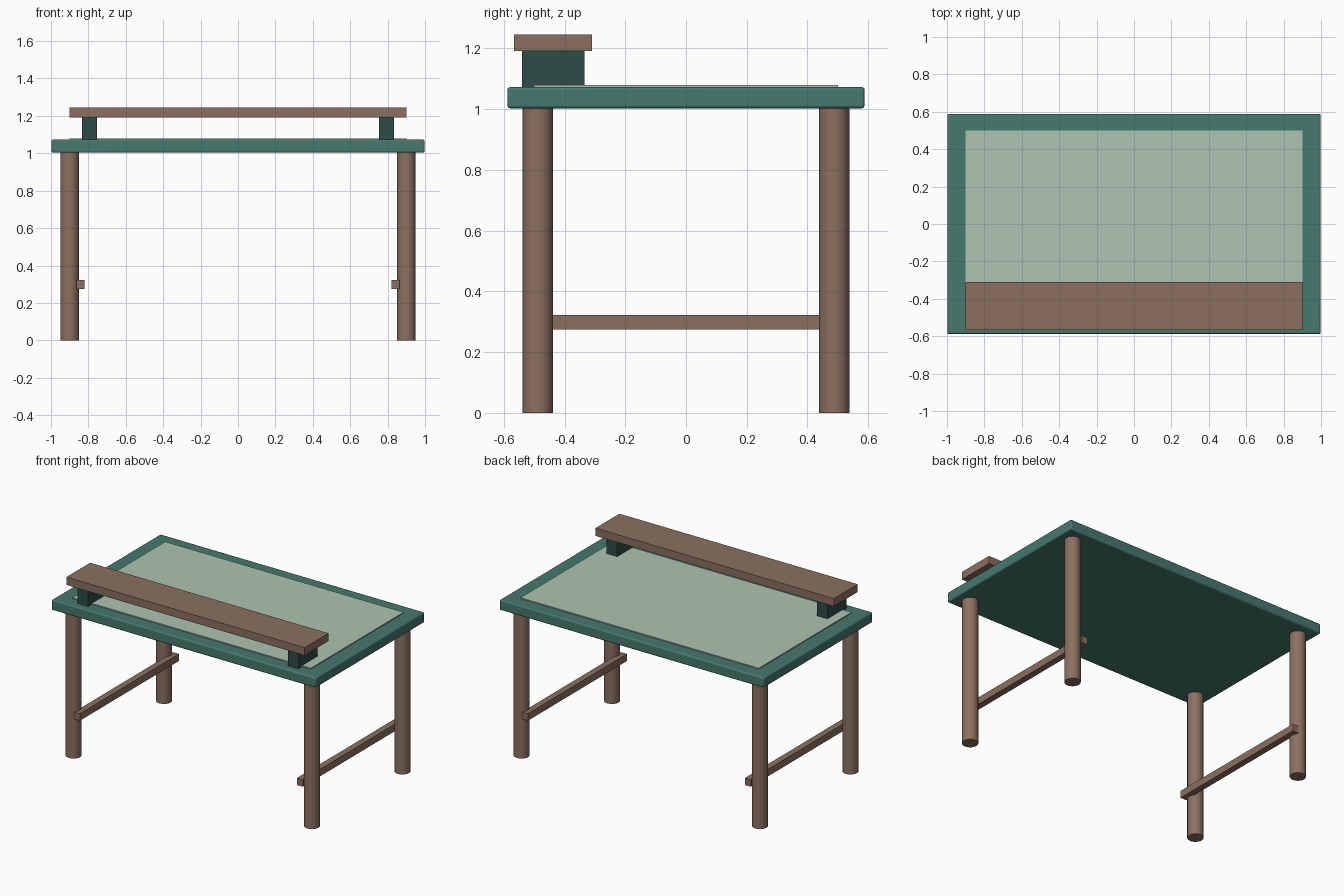
import bpy
import math

cube = bpy.data.objects.get("Cube")
if cube:
    bpy.data.objects.remove(cube, do_unlink=True)


def make_material(name, srgb):
    linear = [((c / 255 + 0.055) / 1.055) ** 2.4 for c in srgb] + [1]
    mat = bpy.data.materials.new(name)
    mat.use_nodes = True
    mat.diffuse_color = linear
    for node in mat.node_tree.nodes:
        if node.type == "BSDF_PRINCIPLED":
            node.inputs["Base Color"].default_value = linear
    return mat


wood = make_material("brown wood", (139, 112, 96))
teal = make_material("teal paint", (70, 121, 109))
dark_teal = make_material("dark teal paint", (45, 76, 70))
pale_green = make_material("pale green mat", (174, 195, 177))


def finish(name, mat):
    obj = bpy.context.object
    obj.name = name
    obj.data.materials.append(mat)
    return obj


def box(name, mat, center, size):
    bpy.ops.mesh.primitive_cube_add(size=1, location=center)
    bpy.context.object.scale = size
    bpy.ops.object.transform_apply(location=False, rotation=False, scale=True)
    return finish(name, mat)


# Desk top with softened edges, and thin writing mat
top = box("table_top", teal, (0, 0, 1.038), (1.996, 1.176, 0.07))
bevel = top.modifiers.new("soft edges", "BEVEL")
bevel.width = 0.009
bevel.segments = 3
bpy.ops.object.shade_smooth_by_angle(angle=math.radians(35))
box("writing_mat", pale_green, (0, 0, 1.0765), (1.8, 1.0, 0.007))

# Raised shelf along the front edge
box("shelf", wood, (0, -0.438, 1.219), (1.8, 0.257, 0.053))

for side, x in (("right", -1), ("left", 1)):
    box(side + "_shelf_support", dark_teal,
        (x * 0.794, -0.437, 1.131), (0.08, 0.205, 0.124))
    # Stretcher passing along the inner side of both legs
    box(side + "_stretcher", wood, (x * 0.842, 0, 0.298), (0.044, 1.07, 0.048))
    # Round legs
    for end, y in (("front", -1), ("back", 1)):
        bpy.ops.mesh.primitive_cylinder_add(
            vertices=32, radius=0.05, depth=1.005,
            location=(x * 0.9, y * 0.488, 0.5025))
        finish(end + "_" + side + "_leg", wood)
        bpy.ops.object.shade_smooth_by_angle(angle=math.radians(35))
